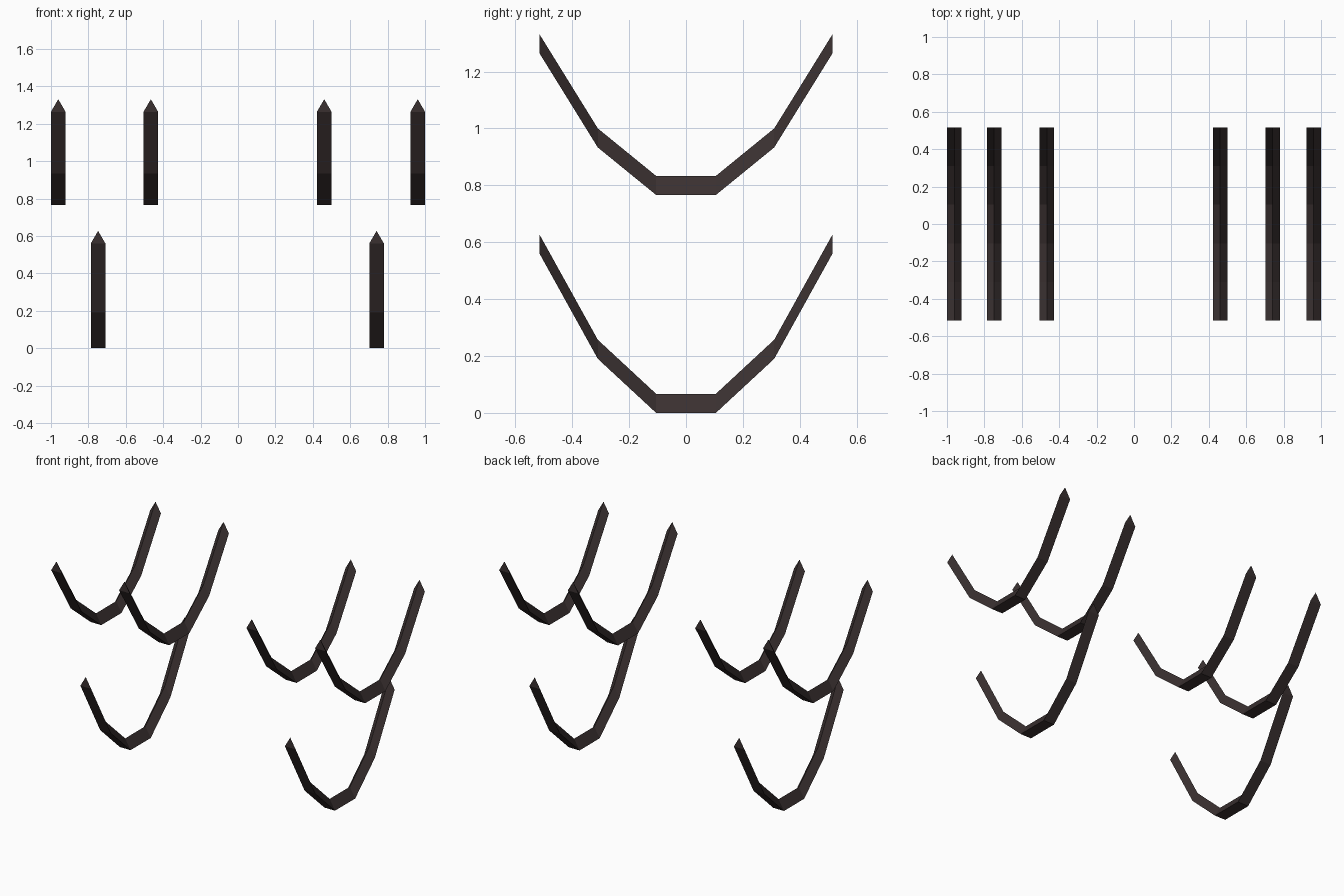
import bpy, bmesh

if "Cube" in bpy.data.objects:
    bpy.data.objects.remove(bpy.data.objects["Cube"])

# Dark brown material shared by every hanger
dark = bpy.data.materials.new("dark_brown")
dark.diffuse_color = (0.042, 0.030, 0.030, 1)
dark.use_nodes = True
dark.node_tree.nodes["Principled BSDF"].inputs["Base Color"].default_value = dark.diffuse_color

HALF_W, H = 0.039, 0.067


def hanger(name, x, heights):
    """Curved strip with a triangular section, swept from front to back."""
    half = list(zip((0.105, 0.31, 0.515), heights))
    path = [(-y, z) for y, z in reversed(half)] + half
    bm = bmesh.new()
    rings = [[bm.verts.new((x - HALF_W, y, z)),
              bm.verts.new((x + HALF_W, y, z)),
              bm.verts.new((x, y, z + H))] for y, z in path]
    for a, b in zip(rings, rings[1:]):
        for i in range(3):
            j = (i + 1) % 3
            bm.faces.new((a[i], a[j], b[j], b[i]))
    bm.faces.new(rings[0])
    bm.faces.new(rings[-1])
    bmesh.ops.recalc_face_normals(bm, faces=bm.faces)
    mesh = bpy.data.meshes.new(name)
    bm.to_mesh(mesh)
    bm.free()
    mesh.materials.append(dark)
    bpy.context.collection.objects.link(bpy.data.objects.new(name, mesh))


# Four upper strips, then the two deeper lower ones
for i, x in enumerate((-0.961, -0.466, 0.461, 0.961)):
    hanger(f"upper_strip_{i + 1}", x, (0.766, 0.933, 1.264))
for i, x in enumerate((-0.748, 0.741)):
    hanger(f"lower_strip_{i + 1}", x, (0.0, 0.190, 0.560))
